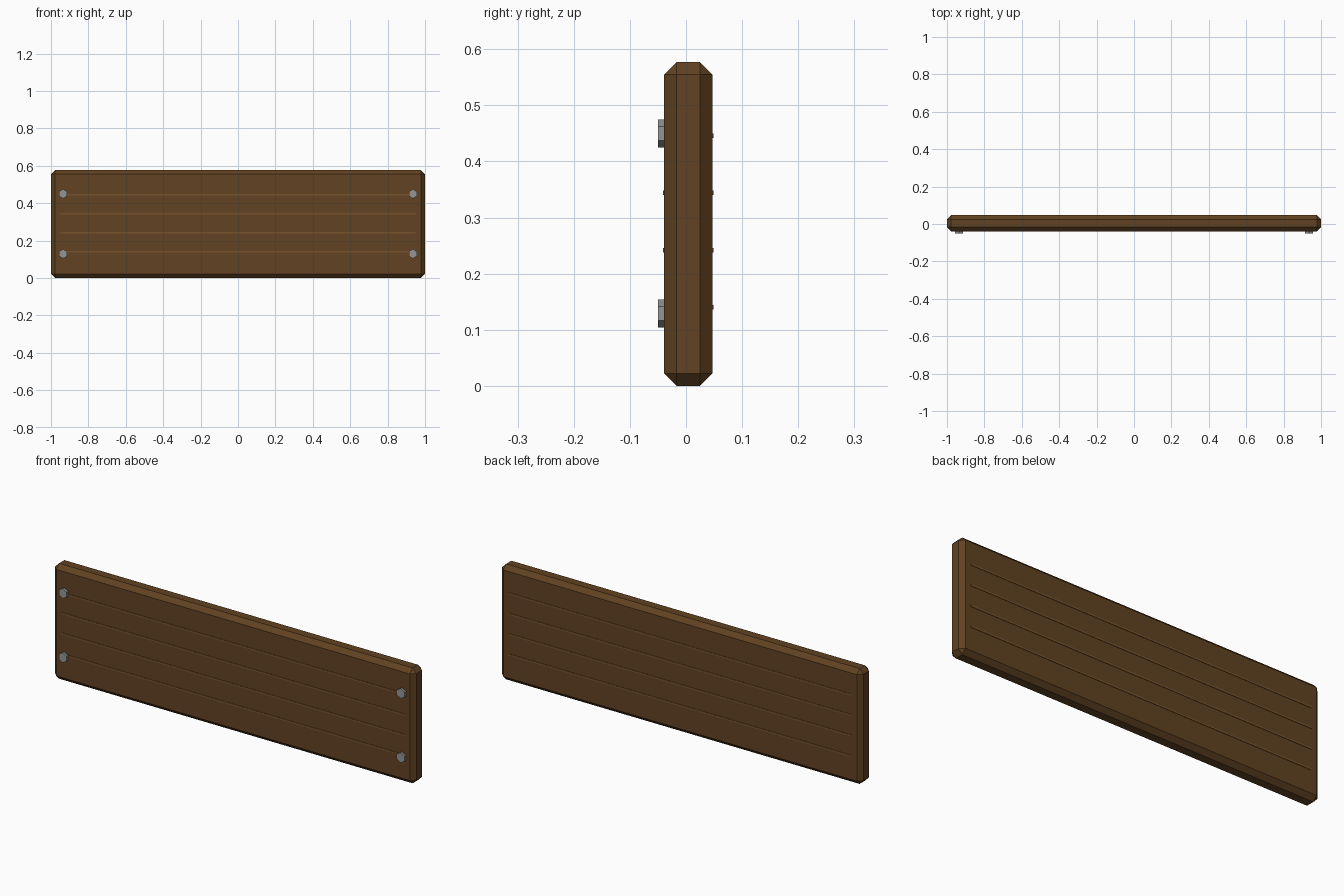
import bpy, math

if "Cube" in bpy.data.objects:
    bpy.data.objects.remove(bpy.data.objects["Cube"])

def material(name, color):
    m = bpy.data.materials.new(name)
    m.diffuse_color = (*color, 1)
    m.use_nodes = True
    m.node_tree.nodes["Principled BSDF"].inputs["Base Color"].default_value = m.diffuse_color
    return m

wood = material("dark_wood", (0.12, 0.055, 0.016))
grain = material("grain_wood", (0.19, 0.085, 0.025))
steel = material("steel", (0.30, 0.30, 0.30))

def box(name, x, y, z, mat):
    """Box from (min, max) pairs per axis."""
    spans = (x, y, z)
    bpy.ops.mesh.primitive_cube_add(size=1, location=[(a + b) / 2 for a, b in spans])
    o = bpy.context.object
    o.name = name
    o.scale = [b - a for a, b in spans]
    bpy.ops.object.transform_apply(location=False, rotation=False, scale=True)
    o.data.materials.append(mat)
    return o

# Chamfered plank
FRONT, BACK = -0.039, 0.047
plank = box("plank", (-1, 1), (FRONT, BACK), (0, 0.577), wood)
bevel = plank.modifiers.new("chamfer", 'BEVEL')
bevel.width = 0.022
bevel.segments = 1

# Raised grain strips on both faces
for z in (0.14, 0.242, 0.344, 0.446):
    span = (z - 0.004, z + 0.004)
    box("front_grain_strip", (-0.95, 0.95), (FRONT - 0.002, FRONT + 0.004), span, grain)
    box("back_grain_strip", (-0.95, 0.95), (BACK - 0.004, BACK + 0.002), span, grain)

# Hexagonal bolt heads at the front corners
for x in (-0.935, 0.935):
    for z in (0.129, 0.45):
        bpy.ops.mesh.primitive_cylinder_add(vertices=6, radius=0.025, depth=0.022,
                                            location=(x, -0.039, z),
                                            rotation=(math.pi / 2, 0, 0))
        bpy.context.object.name = "bolt_head"
        bpy.context.object.data.materials.append(steel)
